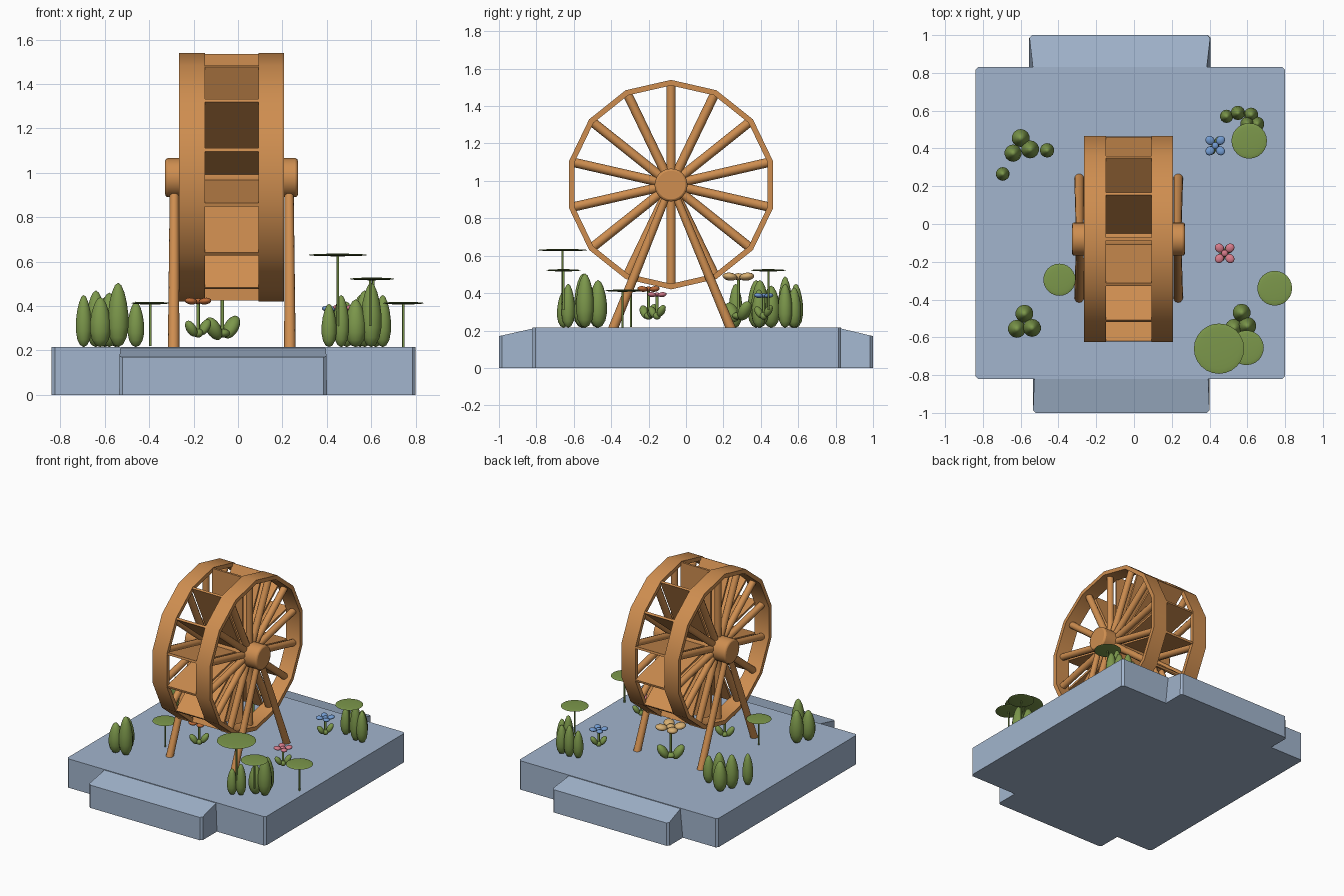
import bpy, bmesh, math
from mathutils import Vector, Matrix

if "Cube" in bpy.data.objects:
    bpy.data.objects.remove(bpy.data.objects["Cube"])

def mat(name, c):
    m = bpy.data.materials.new(name)
    m.diffuse_color = (*c, 1)
    m.use_nodes = True
    m.node_tree.nodes["Principled BSDF"].inputs["Base Color"].default_value = m.diffuse_color
    return m

WOOD = mat("wood", (0.62, 0.27, 0.08))
STONE = mat("stone", (0.36, 0.46, 0.61))
GREEN = mat("green", (0.2, 0.31, 0.07))
BLUE = mat("blue", (0.17, 0.33, 0.64))
PINK = mat("pink", (0.68, 0.2, 0.26))
TAN = mat("tan", (0.68, 0.43, 0.17))
RUST = mat("rust", (0.52, 0.15, 0.04))

def finish(bm, name, m, smooth=True, angle=40):
    bmesh.ops.recalc_face_normals(bm, faces=bm.faces[:])
    me = bpy.data.meshes.new(name)
    bm.to_mesh(me)
    bm.free()
    o = bpy.data.objects.new(name, me)
    bpy.context.collection.objects.link(o)
    me.materials.append(m)
    if smooth:
        bpy.ops.object.select_all(action='DESELECT')
        o.select_set(True)
        bpy.context.view_layer.objects.active = o
        bpy.ops.object.shade_smooth_by_angle(angle=math.radians(angle))
    return o

def rod(bm, a, b, r1, r2=None, n=10):
    a, b = Vector(a), Vector(b)
    d = b - a
    M = Matrix.Translation((a + b) / 2) @ d.to_track_quat('Z', 'Y').to_matrix().to_4x4()
    bmesh.ops.create_cone(bm, cap_ends=True, segments=n, radius1=r1,
                          radius2=r1 if r2 is None else r2, depth=d.length, matrix=M)

def ball(bm, c, s, rot=None, u=14, v=8):
    M = Matrix.Translation(c) @ (rot or Matrix()) @ Matrix.Diagonal((*s, 1))
    return bmesh.ops.create_uvsphere(bm, u_segments=u, v_segments=v, radius=1, matrix=M)['verts']

def loft(bm, bottom, top):
    vb = [bm.verts.new(p) for p in bottom]
    vt = [bm.verts.new(p) for p in top]
    n = len(vb)
    bm.faces.new(vb)
    bm.faces.new(vt)
    for i in range(n):
        j = (i + 1) % n
        bm.faces.new((vb[i], vb[j], vt[j], vt[i]))

# base slab with clipped corners
G = 0.215
x0, x1, y0, y1, c = -0.84, 0.80, -0.82, 0.83, 0.015
out = [(x0 + c, y0), (x1 - c, y0), (x1, y0 + c), (x1, y1 - c),
       (x1 - c, y1), (x0 + c, y1), (x0, y1 - c), (x0, y0 + c)]
bm = bmesh.new()
loft(bm, [(x, y, 0) for x, y in out], [(x, y, G) for x, y in out])
finish(bm, "base_slab", STONE, False)

# sloping ramps at front and back
for name, ya, yb, xa, xb, inset in (("front_ramp", -0.80, -1, -0.535, 0.40, 0.008),
                                    ("back_ramp", 0.81, 1, -0.555, 0.405, 0.022)):
    s = 1 if yb > 0 else -1
    plan = [(xa, ya), (xb, ya), (xb, yb - s * c), (xb - c, yb), (xa + c, yb), (xa, yb - s * c)]
    mid = (xa + xb) / 2
    def lift(p):
        t = abs(p[1] - ya) / abs(yb - ya)
        return (p[0] - math.copysign(inset * (1 - t), p[0] - mid), p[1], G - 0.045 * t)
    bm = bmesh.new()
    loft(bm, [(x, y, 0) for x, y in plan], [lift(p) for p in plan])
    finish(bm, name, STONE, False)

# wheel: fourteen-sided rims, spokes and paddle boards
N, CY, CZ, R, RI = 14, -0.08, 0.98, 0.56, 0.53
def polar(x, r, i):
    a = math.tau * i / N
    return Vector((x, CY + r * math.sin(a), CZ + r * math.cos(a)))

for side, xa, xb in (("left", -0.265, -0.148), ("right", 0.092, 0.207)):
    bm = bmesh.new()
    rings = [[bm.verts.new(polar(x, r, i)) for x, r in ((xa, R), (xb, R), (xb, RI), (xa, RI))]
             for i in range(N)]
    for i in range(N):
        a, b = rings[i], rings[(i + 1) % N]
        for k in range(4):
            l = (k + 1) % 4
            bm.faces.new((a[k], a[l], b[l], b[k]))
    finish(bm, side + "_rim", WOOD)
    bm = bmesh.new()
    for i in range(N):
        x = (xa + xb) / 2
        rod(bm, polar(x, 0.05, i), polar(x, 0.545, i), 0.025)
    finish(bm, side + "_spokes", WOOD)

bm = bmesh.new()
for i in range(N):
    a = math.tau * i / N
    M = (Matrix.Translation(polar(-0.028, 0.31, i)) @ Matrix.Rotation(-a, 4, 'X')
         @ Matrix.Diagonal((0.25, 0.016, 0.49, 1)))
    bmesh.ops.create_cube(bm, size=1, matrix=M)
finish(bm, "paddle_boards", WOOD, False)

# hub axle
bm = bmesh.new()
rod(bm, (-0.328, CY, 0.978), (0.27, CY, 0.978), 0.088, n=24)
o = finish(bm, "hub_axle", WOOD)
bv = o.modifiers.new("round", 'BEVEL')
bv.width, bv.segments = 0.012, 2

# A-frame legs
bm = bmesh.new()
for xt, xf in ((-0.287, -0.29), (0.23, 0.234)):
    for yf in (-0.392, 0.242):
        rod(bm, (xf, yf, 0.205), (xt, CY, 0.98), 0.026, 0.02, 12)
finish(bm, "support_legs", WOOD)

# egg-shaped shrubs: x, y, radius, top
shrubs = [(-0.60, 0.455, 0.05, 0.44), (-0.64, 0.375, 0.048, 0.47), (-0.55, 0.395, 0.05, 0.47),
          (-0.46, 0.39, 0.04, 0.42), (-0.695, 0.265, 0.038, 0.45),
          (-0.58, -0.475, 0.05, 0.46), (-0.62, -0.555, 0.05, 0.44), (-0.54, -0.55, 0.05, 0.505),
          (0.49, 0.57, 0.037, 0.42), (0.55, 0.588, 0.04, 0.45), (0.62, 0.578, 0.04, 0.43),
          (0.652, 0.53, 0.04, 0.45), (0.60, 0.53, 0.04, 0.49),
          (0.57, -0.47, 0.05, 0.47), (0.60, -0.54, 0.05, 0.505), (0.53, -0.55, 0.05, 0.43),
          (0.41, -0.655, 0.036, 0.41), (0.465, -0.63, 0.038, 0.45)]
bm = bmesh.new()
for x, y, r, top in shrubs:
    zm = (G + top) / 2
    for v in ball(bm, (x, y, zm), (r, r, top - zm)):
        t = (v.co.z - zm) / (top - zm)
        k = 1.0 - 0.22 * t
        v.co.x = x + (v.co.x - x) * k * 0.95
        v.co.y = y + (v.co.y - y) * k * 0.95
finish(bm, "shrubs", GREEN, angle=80)

# flat round plants on thin stems: x, y, radius, height, stem bottom
pads = [(-0.395, -0.295, 0.085, 0.413, 0.24), (0.745, -0.34, 0.092, 0.413, 0.23),
        (0.45, -0.66, 0.133, 0.63, 0.33), (0.595, -0.655, 0.092, 0.522, 0.33),
        (0.61, 0.44, 0.094, 0.522, 0.33)]
bm = bmesh.new()
for x, y, r, z, zb in pads:
    ball(bm, (x, y, z), (r, r, 0.006), u=24, v=10)
    rod(bm, (x, y, zb - 0.02), (x, y, z), 0.0055, n=8)
finish(bm, "round_leaf_plants", GREEN, angle=80)

# flowers: x, y, height, spread, leaf direction
flowers = [("blue", BLUE, 0.43, 0.415, 0.387, 0.052, 0.9), ("pink", PINK, 0.48, -0.155, 0.392, 0.052, 0.8),
           ("tan", TAN, -0.07, 0.28, 0.488, 0.085, 0.7), ("rust", RUST, -0.18, -0.2, 0.422, 0.06, 0.6)]
stems = bmesh.new()
for name, m, x, y, z, r, a in flowers:
    bm = bmesh.new()
    for k in range(4):
        t = math.pi / 4 + k * math.pi / 2
        ball(bm, (x + r * 0.75 * math.cos(t), y + r * 0.75 * math.sin(t), z),
             (r * 0.5, r * 0.44, r * 0.25), Matrix.Rotation(t, 4, 'Z') @ Matrix.Rotation(-0.15, 4, 'Y'))
    ball(bm, (x, y, z), (r * 0.35, r * 0.35, r * 0.22))
    finish(bm, name + "_flower", m, angle=80)
    rod(stems, (x, y, 0.27), (x, y, z), 0.008, n=8)
    q = r / 0.055
    for sgn, zl in ((1, 0.305), (-1, 0.298)):
        t = a + (0 if sgn > 0 else math.pi)
        d = 0.034 * q
        ball(stems, (x + d * math.cos(t), y + d * math.sin(t), zl), (0.02 * q, 0.024 * q, 0.038 * q),
             Matrix.Rotation(t, 4, 'Z') @ Matrix.Rotation(0.6, 4, 'Y'))
    ball(stems, (x, y, 0.278), (0.022 * q, 0.022 * q, 0.02))
finish(stems, "flower_stems", GREEN, angle=80)
